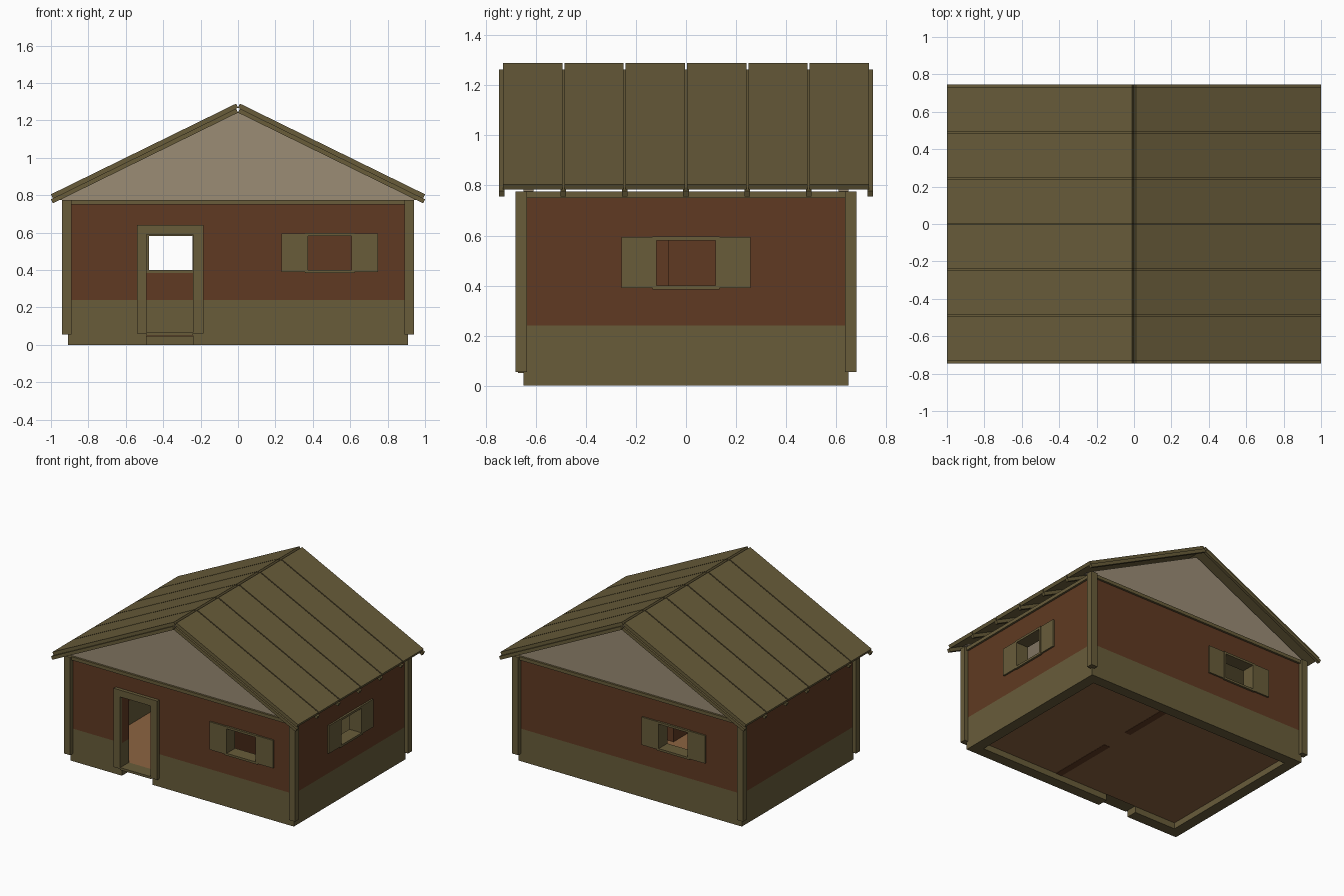
import bpy, bmesh, math

if "Cube" in bpy.data.objects:
    bpy.data.objects.remove(bpy.data.objects["Cube"])


def material(name, rgb):
    m = bpy.data.materials.new(name)
    m.diffuse_color = (*rgb, 1)
    m.use_nodes = True
    m.node_tree.nodes["Principled BSDF"].inputs["Base Color"].default_value = m.diffuse_color
    return m


OLIVE = material("olive_timber", (0.138, 0.107, 0.042))
RED = material("red_brown_wall", (0.117, 0.042, 0.016))
BEIGE = material("beige_plaster", (0.328, 0.262, 0.178))
FLOOR = material("floor_wood", (0.262, 0.127, 0.053))


def prisms(name, items, mat):
    """One object from several (xz outline, y0, y1) extrusions."""
    bm = bmesh.new()
    for pts, y0, y1 in items:
        face = bm.faces.new([bm.verts.new((x, y0, z)) for x, z in pts])
        out = bmesh.ops.extrude_face_region(bm, geom=[face])
        verts = [g for g in out["geom"] if isinstance(g, bmesh.types.BMVert)]
        bmesh.ops.translate(bm, verts=verts, vec=(0, y1 - y0, 0))
    bmesh.ops.recalc_face_normals(bm, faces=bm.faces[:])
    me = bpy.data.meshes.new(name)
    bm.to_mesh(me)
    bm.free()
    me.materials.append(mat)
    ob = bpy.data.objects.new(name, me)
    bpy.context.collection.objects.link(ob)
    return ob


def boxes(name, items, mat):
    """One object from several (x0, x1, y0, y1, z0, z1) boxes."""
    return prisms(name, [([(a, e), (b, e), (b, f), (a, f)], c, d)
                         for a, b, c, d, e, f in items], mat)


HX, HY, T = 0.91, 0.65, 0.08      # wall half sizes and thickness
BAND, TOP = 0.24, 0.775           # stone height, wall height


def place(side, u0, u1, d0, d1, z0, z1):
    """Box given along a wall (u) and outward from its face (d)."""
    if side in ("front", "back"):
        s = -1 if side == "front" else 1
        y = sorted((s * (HY + d0), s * (HY + d1)))
        return (u0, u1, *y, z0, z1)
    s = -1 if side == "left" else 1
    x = sorted((s * (HX + d0), s * (HX + d1)))
    return (*x, u0, u1, z0, z1)


def wall_band(side, half, z0, z1, holes):
    """Wall pieces between z0 and z1, leaving out (u0, u1, z0, z1) holes."""
    out, u = [], -half
    for a, b, c, d in sorted(holes):
        c, d = max(c, z0), min(d, z1)
        if c >= d:
            continue
        out.append(place(side, u, a, -T, 0, z0, z1))
        if c > z0:
            out.append(place(side, a, b, -T, 0, z0, c))
        if d < z1:
            out.append(place(side, a, b, -T, 0, d, z1))
        u = b
    out.append(place(side, u, half, -T, 0, z0, z1))
    return out


def ring(side, u, w, h0, h1, border, d0, d1):
    """Four-piece frame around a window opening."""
    return [place(side, u - w, u - w + border, d0, d1, h0, h1),
            place(side, u + w - border, u + w, d0, d1, h0, h1),
            place(side, u - w + border, u + w - border, d0, d1, h0, h0 + border),
            place(side, u - w + border, u + w - border, d0, d1, h1 - border, h1)]


# Walls with window and door holes
windows = {"front": 0.49, "back": -0.36, "right": 0.0}
W, Z0, Z1 = 0.133, 0.385, 0.597
DOOR = (-0.49, -0.24, 0.0, 0.59)
for side in ("front", "back", "left", "right"):
    half = HX if side in ("front", "back") else HY - T
    holes = []
    if side in windows:
        u = windows[side]
        holes.append((u - W, u + W, Z0, Z1))
    if side == "front":
        holes.append(DOOR)
    boxes(side + "_wall_base", wall_band(side, half, 0, BAND, holes), OLIVE)
    boxes(side + "_wall", wall_band(side, half, BAND, TOP, holes), RED)

# Window frames and open shutters
for side, u in windows.items():
    boxes(side + "_window_frame", ring(side, u, W, Z0, Z1, 0.016, -T - 0.005, 0.015), OLIVE)
    boxes(side + "_shutters", [place(side, u - 0.258, u - W, 0, 0.012, 0.39, 0.595),
                               place(side, u + W, u + 0.258, 0, 0.012, 0.39, 0.595)], OLIVE)

# Door frame and sill
boxes("door_frame", [place("front", -0.54, -0.49, 0, 0.025, 0.06, 0.59),
                     place("front", -0.24, -0.185, 0, 0.025, 0.06, 0.59),
                     place("front", -0.54, -0.185, 0, 0.025, 0.59, 0.64)], OLIVE)
boxes("door_sill", [place("front", -0.49, -0.24, -T, 0.02, 0.05, 0.067)], OLIVE)

# Floor and inner partition with a doorway
boxes("floor", [(-HX + T, HX - T, -HY + T, HY - T, 0.045, 0.065)], FLOOR)
boxes("partition", [(0.15, 0.2, -HY + T, -0.07, 0.043, TOP),
                    (0.15, 0.2, 0.14, HY - T, 0.043, TOP),
                    (0.15, 0.2, -0.07, 0.14, 0.59, TOP)], RED)

# Corner posts and top beams
boxes("corner_posts", [(min(sx * 0.89, sx * 0.94), max(sx * 0.89, sx * 0.94),
                        min(sy * 0.635, sy * 0.68), max(sy * 0.635, sy * 0.68), 0.055, TOP)
                       for sx in (-1, 1) for sy in (-1, 1)], OLIVE)
boxes("top_beams", [place(s, -h, h, 0, 0.015, 0.75, TOP)
                    for s, h in (("front", 0.89), ("back", 0.89),
                                 ("left", 0.635), ("right", 0.635))], OLIVE)

# Roof: sloped panels over rafters
ANG, LEN, THICK = math.atan(0.49), 1.102, 0.024
CA, SA = math.cos(ANG), math.sin(ANG)


def slope(sx, ridge_z):
    pts = [(0, 0), (LEN, 0), (LEN, THICK), (0, THICK)]
    return [(sx * (l * CA + n * SA), ridge_z - l * SA + n * CA) for l, n in pts]


STEP, RIDGE = 0.245, 1.268
UNDER = RIDGE - THICK / CA
for sx, label in ((-1, "left"), (1, "right")):
    prisms(label + "_roof_panels", [(slope(sx, RIDGE), i * STEP + 0.004, (i + 1) * STEP - 0.004)
                                    for i in range(-3, 3)], OLIVE)
    prisms(label + "_rafters", [(slope(sx, UNDER), i * STEP - 0.011, i * STEP + 0.011)
                                for i in range(-3, 4)], OLIVE)

# Plastered gables
tri = [(-(UNDER - TOP) / 0.49, TOP), ((UNDER - TOP) / 0.49, TOP), (0, UNDER)]
prisms("front_gable", [(tri, -HY, -HY + 0.04)], BEIGE)
prisms("back_gable", [(tri, HY - 0.04, HY)], BEIGE)
